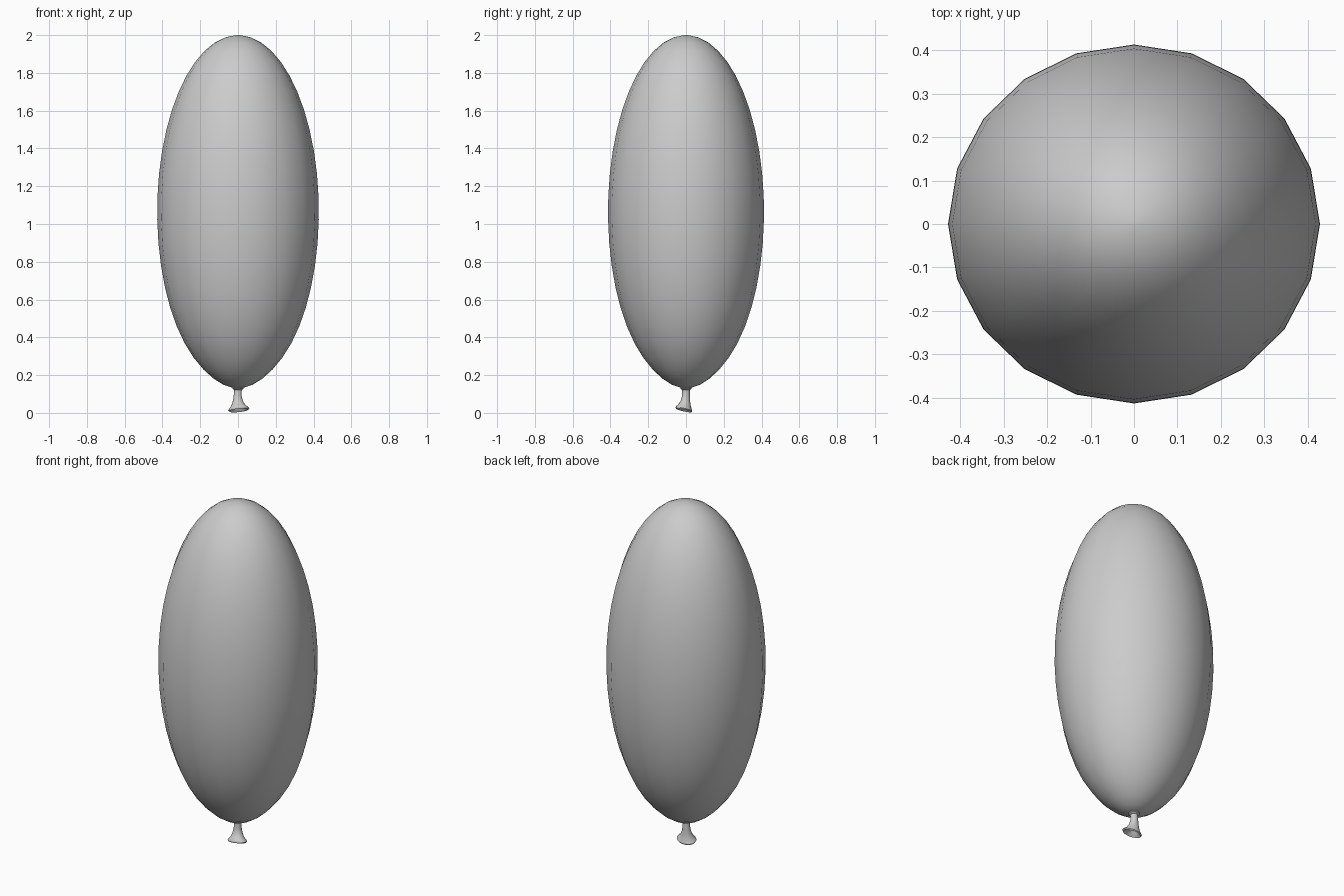
import bpy, bmesh, math

if "Cube" in bpy.data.objects:
    bpy.data.objects.remove(bpy.data.objects["Cube"])

SIDES = 20


def loft(name, rings):
    """Skin elliptical rings (cx, cy, z, rx, ry, tilt_x, tilt_y) and close both ends."""
    bm = bmesh.new()
    loops = []
    for cx, cy, z, rx, ry, tx, ty in rings:
        loop = []
        for i in range(SIDES):
            a = 2 * math.pi * i / SIDES
            x, y = rx * math.cos(a), ry * math.sin(a)
            loop.append(bm.verts.new((cx + x, cy + y, z + tx * x + ty * y)))
        loops.append(loop)
    for a, b in zip(loops, loops[1:]):
        for i in range(SIDES):
            j = (i + 1) % SIDES
            bm.faces.new((a[i], a[j], b[j], b[i]))
    for k in (0, -1):
        cx, cy, z = rings[k][:3]
        tip = bm.verts.new((cx, cy, z))
        for i in range(SIDES):
            bm.faces.new((loops[k][i], loops[k][(i + 1) % SIDES], tip))
    bmesh.ops.recalc_face_normals(bm, faces=bm.faces)
    mesh = bpy.data.meshes.new(name)
    bm.to_mesh(mesh)
    bm.free()
    obj = bpy.data.objects.new(name, mesh)
    bpy.context.collection.objects.link(obj)
    bpy.ops.object.select_all(action='DESELECT')
    obj.select_set(True)
    bpy.context.view_layer.objects.active = obj
    bpy.ops.object.shade_smooth_by_angle(angle=math.radians(50))
    return obj


# Inflated body: ellipsoid, slightly drawn in towards the neck
body = []
STEPS = 24
for k in range(STEPS):
    t = -math.pi / 2 + 0.07 + (math.pi - 0.1) * k / (STEPS - 1)
    z = 1.065 + 0.935 * math.sin(t)
    r = math.cos(t) * (1 - 0.12 * max(0, -math.sin(t)) ** 8)
    body.append((0, 0, z, 0.428 * r, 0.413 * r, 0, 0))
loft("balloon_body", body)

# Tied neck: collar, narrow tube, tilted flared lip and hollow mouth
loft("balloon_neck", [
    (0, 0, 0.145, 0.020, 0.020, 0, 0),
    (0, 0, 0.138, 0.030, 0.030, 0, 0),
    (0, 0, 0.128, 0.030, 0.030, 0, 0),
    (0, 0, 0.122, 0.020, 0.020, 0, 0),
    (-0.002, 0, 0.090, 0.021, 0.021, 0, -0.05),
    (-0.001, -0.003, 0.062, 0.027, 0.025, 0.05, -0.1),
    (0.001, -0.007, 0.040, 0.037, 0.033, 0.08, -0.18),
    (0.004, -0.011, 0.025, 0.052, 0.042, 0.1, -0.22),
    (0.004, -0.011, 0.019, 0.056, 0.044, 0.1, -0.22),
    (0.004, -0.012, 0.013, 0.052, 0.041, 0.1, -0.22),
    (0.003, -0.010, 0.022, 0.040, 0.032, 0.1, -0.22),
    (0.001, -0.006, 0.040, 0.022, 0.020, 0.05, -0.15),
])
